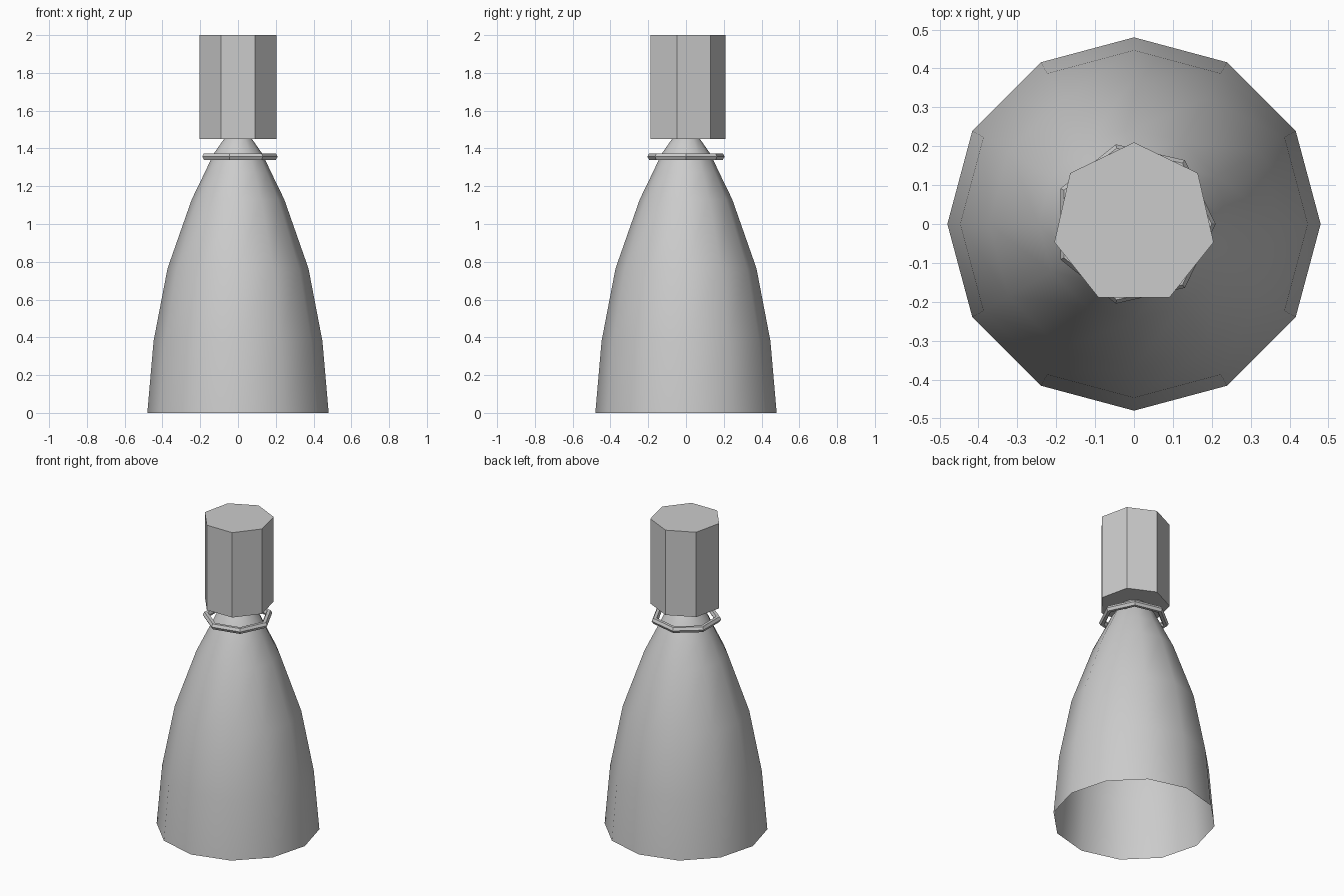
import bpy, bmesh, math

if "Cube" in bpy.data.objects:
    bpy.data.objects.remove(bpy.data.objects["Cube"])

grey = bpy.data.materials.new("light_grey")
grey.diffuse_color = (0.6, 0.6, 0.6, 1)
grey.use_nodes = True
grey.node_tree.nodes["Principled BSDF"].inputs["Base Color"].default_value = grey.diffuse_color


def finish(name, bm, smooth=False):
    bmesh.ops.recalc_face_normals(bm, faces=bm.faces[:])
    me = bpy.data.meshes.new(name)
    for f in bm.faces:
        f.smooth = smooth
    bm.to_mesh(me)
    bm.free()
    me.materials.append(grey)
    ob = bpy.data.objects.new(name, me)
    bpy.context.collection.objects.link(ob)
    return ob


def lathe(name, profile, sides, start=0.0, closed=False, cap=False, smooth=False):
    """Spin (radius, z) points around z with the given number of sides."""
    bm = bmesh.new()
    rings = []
    for r, z in profile:
        rings.append([bm.verts.new((r * math.cos(start + math.tau * i / sides),
                                    r * math.sin(start + math.tau * i / sides), z))
                      for i in range(sides)])
    pairs = list(zip(rings, rings[1:]))
    if closed:
        pairs.append((rings[-1], rings[0]))
    for a, b in pairs:
        for i in range(sides):
            j = (i + 1) % sides
            bm.faces.new((a[i], a[j], b[j], b[i]))
    if cap:
        bm.faces.new(rings[0][::-1])
        bm.faces.new(rings[-1])
    return finish(name, bm, smooth)


# Flared robe body: smooth, twelve sides, open underneath
body = [(0.48, 0), (0.447, 0.38), (0.373, 0.765), (0.245, 1.13),
        (0.177, 1.27), (0.13, 1.37), (0.074, 1.45), (0.045, 1.48)]
lathe("body", body, 12, smooth=True)

# Seven-sided collar ring
collar = [(0.19 + 0.02 * math.cos(math.tau * k / 6),
           1.357 + 0.02 * math.sin(math.tau * k / 6)) for k in range(6)]
lathe("collar", collar, 7, closed=True)

# Seven-sided head block with a corner towards the back
lathe("head", [(0.21, 1.45), (0.21, 2.0)], 7, start=math.pi / 2, cap=True)
